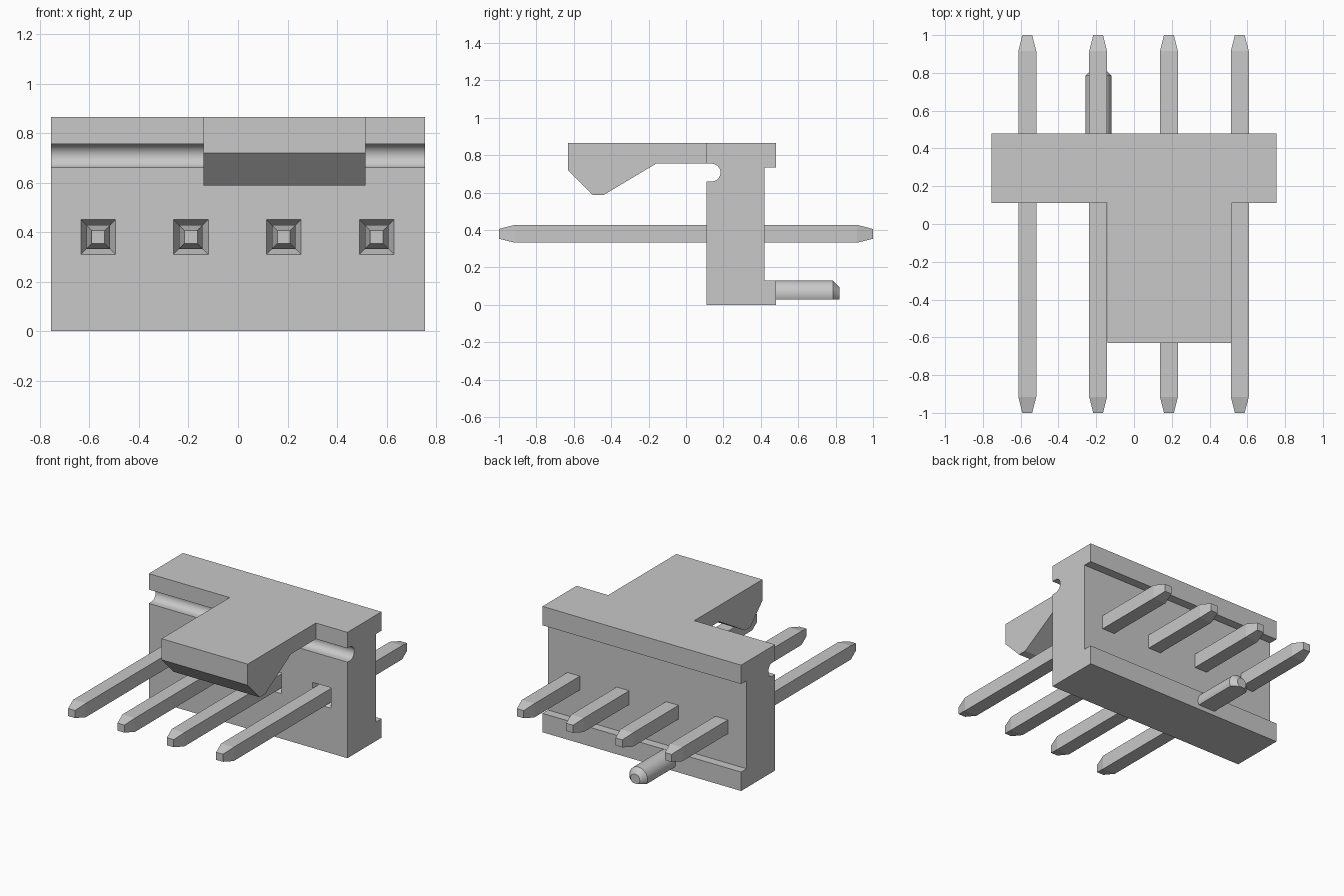
import bpy
import math

if "Cube" in bpy.data.objects:
    bpy.data.objects.remove(bpy.data.objects["Cube"], do_unlink=True)

# Single light grey plastic
GREY = (0.58, 0.58, 0.58, 1.0)
grey = bpy.data.materials.new("light grey")
grey.use_nodes = True
grey.diffuse_color = GREY
grey.node_tree.nodes["Principled BSDF"].inputs["Base Color"].default_value = GREY

PIN_X = (-0.565, -0.19, 0.185, 0.56)
PIN_Z = 0.38
FRONT = 0.11


def loft(name, rings):
    """Closed solid through a series of rings with equal point counts."""
    n = len(rings[0])
    verts = [p for ring in rings for p in ring]
    faces = [tuple(range(n))[::-1],
             tuple(range((len(rings) - 1) * n, len(rings) * n))]
    for r in range(len(rings) - 1):
        for i in range(n):
            j = (i + 1) % n
            faces.append((r * n + i, r * n + j, (r + 1) * n + j, (r + 1) * n + i))
    mesh = bpy.data.meshes.new(name)
    mesh.from_pydata(verts, [], faces)
    mesh.materials.append(grey)
    obj = bpy.data.objects.new(name, mesh)
    bpy.context.collection.objects.link(obj)
    # Consistent outward normals
    bpy.ops.object.select_all(action='DESELECT')
    bpy.context.view_layer.objects.active = obj
    obj.select_set(True)
    bpy.ops.object.mode_set(mode='EDIT')
    bpy.ops.mesh.select_all(action='SELECT')
    bpy.ops.mesh.normals_make_consistent(inside=False)
    bpy.ops.object.mode_set(mode='OBJECT')
    return obj


def prism(name, profile, x0, x1):
    """Extrude a (y, z) profile along x."""
    return loft(name, [[(x, y, z) for y, z in profile] for x in (x0, x1)])


def square(x, y, half):
    return [(x + a * half, y, PIN_Z + b * half)
            for a, b in ((-1, -1), (1, -1), (1, 1), (-1, 1))]


def smooth(obj):
    bpy.ops.object.select_all(action='DESELECT')
    bpy.context.view_layer.objects.active = obj
    obj.select_set(True)
    bpy.ops.object.shade_smooth_by_angle(angle=math.radians(30))


# Housing: upright wall with a rounded front groove and a recessed back
groove = []
for i in range(17):
    a = -math.pi / 2 + math.pi * i / 16
    groove.append((0.137 + 0.0475 * math.cos(a), 0.7075 + 0.0475 * math.sin(a)))
profile = [(FRONT, 0.0), (FRONT, 0.66)] + groove + [
    (FRONT, 0.755), (FRONT, 0.865), (0.48, 0.865), (0.48, 0.735),
    (0.42, 0.735), (0.42, 0.13), (0.48, 0.13), (0.48, 0.0)]
housing = prism("housing", profile, -0.755, 0.755)

# Funnel pockets around the pins in the front face
for x in PIN_X:
    cutter = loft("pocket_cutter", [square(x, FRONT - 0.02, 0.079),
                                    square(x, FRONT + 0.05, 0.0475)])
    cutter.hide_render = True
    mod = housing.modifiers.new("pocket", 'BOOLEAN')
    mod.operation = 'DIFFERENCE'
    mod.solver = 'EXACT'
    mod.object = cutter
    bpy.context.view_layer.objects.active = housing
    bpy.ops.object.modifier_apply(modifier=mod.name)
    bpy.data.objects.remove(cutter, do_unlink=True)
smooth(housing)

# Latch tab with a hooked nose
prism("latch_tab", [(FRONT, 0.865), (-0.63, 0.865), (-0.63, 0.72), (-0.5, 0.588),
                    (-0.44, 0.588), (-0.16, 0.755), (FRONT, 0.755)], -0.14, 0.515)

# Square contact pins with tapered ends
for k, x in enumerate(PIN_X):
    loft(f"pin_{k + 1}", [square(x, y, h) for y, h in (
        (-1.0, 0.026), (-0.915, 0.0475), (0.915, 0.0475), (1.0, 0.026))])


# Locating peg: round with a flat underside and a chamfered tip
def d_ring(y, r):
    start = math.asin(-0.03 / r)
    return [(-0.188 + r * math.cos(a), y, 0.06 + r * math.sin(a))
            for a in (start + (math.pi - 2 * start) * i / 24 for i in range(25))]


peg = loft("locating_peg", [d_ring(0.45, 0.07), d_ring(0.785, 0.07),
                            d_ring(0.82, 0.035)])
smooth(peg)
